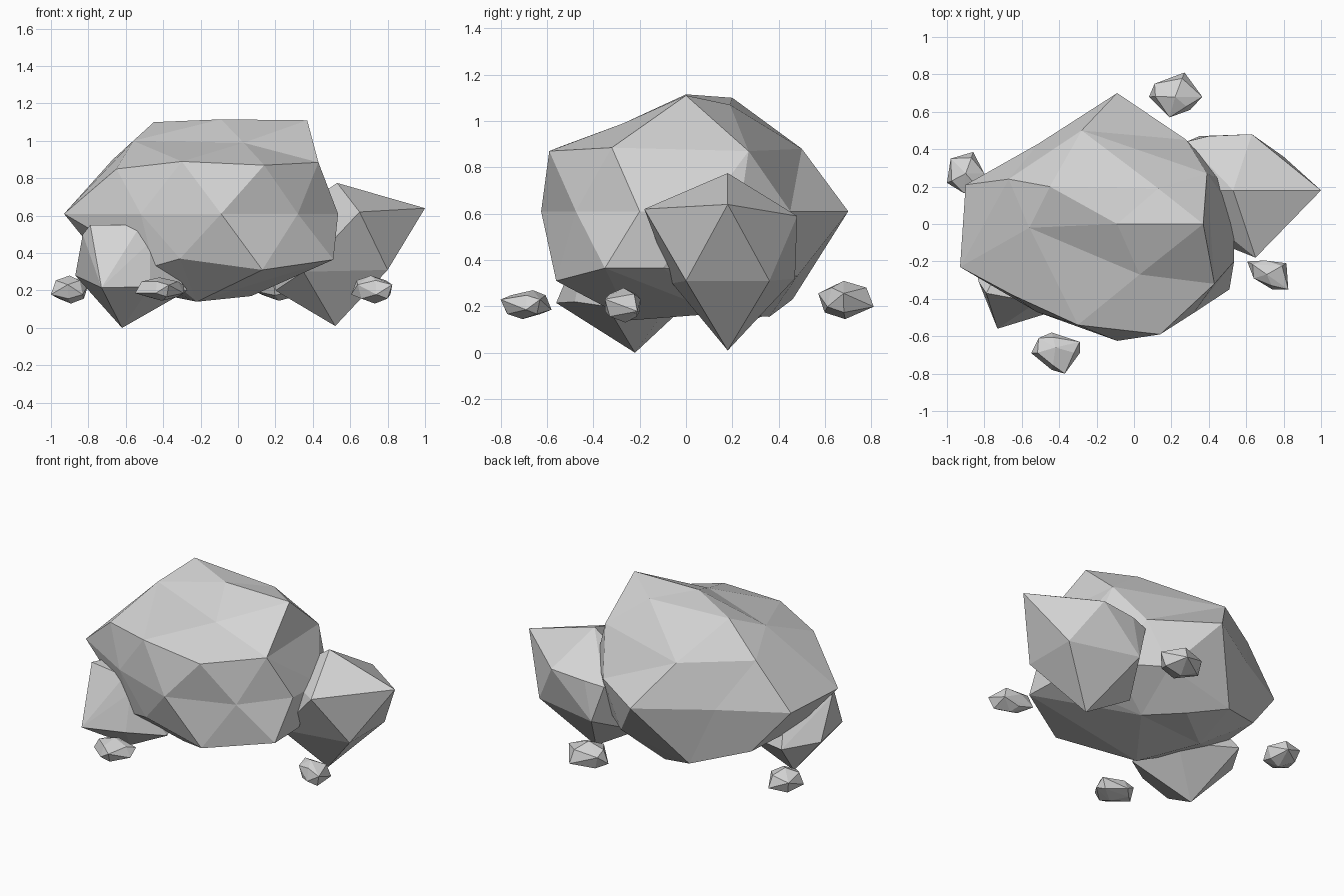
import bpy, bmesh
from mathutils import Vector

if "Cube" in bpy.data.objects:
    bpy.data.objects.remove(bpy.data.objects["Cube"])

stone = bpy.data.materials.new("grey_stone")
stone.diffuse_color = (0.66, 0.66, 0.66, 1)
stone.use_nodes = True
stone.node_tree.nodes["Principled BSDF"].inputs["Base Color"].default_value = stone.diffuse_color


def chiselled_rock(name, corners, center=None, size=(1, 1, 1)):
    """Faceted rock wrapped around corner points. With a center, the skin is
    wrapped on a sphere first, so that shallow dents survive."""
    bm = bmesh.new()
    home = {}
    for c in corners:
        p = Vector(c)
        if center:
            d = p - Vector(center)
            p = Vector([d[i] / size[i] for i in range(3)]).normalized()
        home[bm.verts.new(p)] = Vector(c)
    res = bmesh.ops.convex_hull(bm, input=bm.verts)
    loose = {g for g in res["geom_interior"] + res["geom_unused"]
             if isinstance(g, bmesh.types.BMVert)}
    for v in bm.verts:
        v.co = home[v]
    bmesh.ops.delete(bm, geom=list(loose), context='VERTS')
    bmesh.ops.recalc_face_normals(bm, faces=bm.faces)
    mesh = bpy.data.meshes.new(name)
    bm.to_mesh(mesh)
    bm.free()
    mesh.materials.append(stone)
    obj = bpy.data.objects.new(name, mesh)
    bpy.context.collection.objects.link(obj)
    return obj


def pebble(name, low, high, apex, outline):
    """Small stone: zigzag girdle between a top and a bottom point."""
    mid, half = (low + high) / 2, (high - low) / 2
    cx = sum(p[0] for p in outline) / len(outline)
    cy = sum(p[1] for p in outline) / len(outline)
    pts = [(*apex, high), (2 * cx - apex[0], 2 * cy - apex[1], low)]
    for i, (x, y) in enumerate(outline):
        side = 1 if i % 2 else -1
        pts.append((x, y, mid + side * half * .35))
        # inner corner on the opposite side keeps the stone chunky
        pts.append((cx + (x - cx) * .75, cy + (y - cy) * .75,
                    mid - side * half * .65))
    return chiselled_rock(name, pts)


# Large boulder: crown, shoulder, waist, lower ring, underside
crown = [(-.09, 0, 1.115), (.37, 0, 1.11), (-.45, .2, 1.10),
         (.03, -.27, .99), (-.56, -.02, 1.0), (.13, .19, 1.07)]
shoulder = [(.43, -.32, .885), (.14, -.59, .87), (-.30, -.54, .89),
            (-.65, -.38, .85), (-.67, .24, .90), (-.28, .50, .88),
            (.39, .27, .87)]
waist = [(-.93, -.23, .61), (-.90, .21, .61), (-.51, .43, .61),
         (-.09, .70, .61), (.28, .45, .61), (.48, .23, .60), (.535, .07, .60),
         (.535, -.20, .61), (.32, -.475, .61), (-.09, -.625, .61),
         (-.52, -.47, .61)]
lower = [(.51, -.35, .365), (.50, -.10, .365), (.13, -.56, .31),
         (-.31, -.50, .37), (-.45, -.43, .33), (-.72, -.10, .35),
         (-.67, .29, .33), (-.345, .46, .23), (.13, .48, .33), (.38, .28, .35)]
underside = [(-.22, -.24, .14), (.07, .15, .17), (-.10, .36, .155),
             (-.42, .10, .18)]
chiselled_rock("main_boulder", crown + shoulder + waist + lower + underside,
               center=(-.17, 0, .61), size=(.75, .65, .5))

# Pointed rock leaning on the right
chiselled_rock("right_rock", [
    (1.0, .18, .64), (.52, .18, .01), (.53, .18, .775),
    (.63, .48, .59), (.65, -.18, .62), (.80, 0, .31), (.80, .36, .31),
    (.40, .47, .57), (.28, .44, .55), (.20, .18, .55),
    (.35, -.06, .30), (.35, .47, .32), (.20, .20, .20),
])

# Smaller rock tucked under the left front
chiselled_rock("left_rock", [
    (-.62, -.22, 0), (-.73, -.56, .215), (-.47, -.48, .22),
    (-.87, -.14, .28), (-.83, -.31, .50), (-.79, -.37, .55),
    (-.52, -.42, .55), (-.47, -.43, .46), (-.46, -.42, .34),
    (-.74, .08, .28), (-.27, -.34, .20), (-.38, -.05, .24), (-.65, -.1, .55),
])

# Four scattered pebbles
pebble("left_pebble", .13, .28, (-.90, .27), [
    (-1.0, .22), (-.98, .35), (-.86, .385), (-.80, .27), (-.83, .19),
    (-.91, .165)])
pebble("front_pebble", .145, .27, (-.42, -.66), [
    (-.55, -.69), (-.51, -.61), (-.44, -.58), (-.29, -.63), (-.29, -.69),
    (-.37, -.80), (-.44, -.78)])
pebble("right_pebble", .13, .28, (.71, -.27), [
    (.605, -.20), (.70, -.195), (.815, -.21), (.825, -.35), (.74, -.35),
    (.64, -.29)])
pebble("back_pebble", .145, .31, (.22, .68), [
    (.08, .68), (.11, .75), (.27, .81), (.365, .68), (.30, .61), (.19, .57)])
